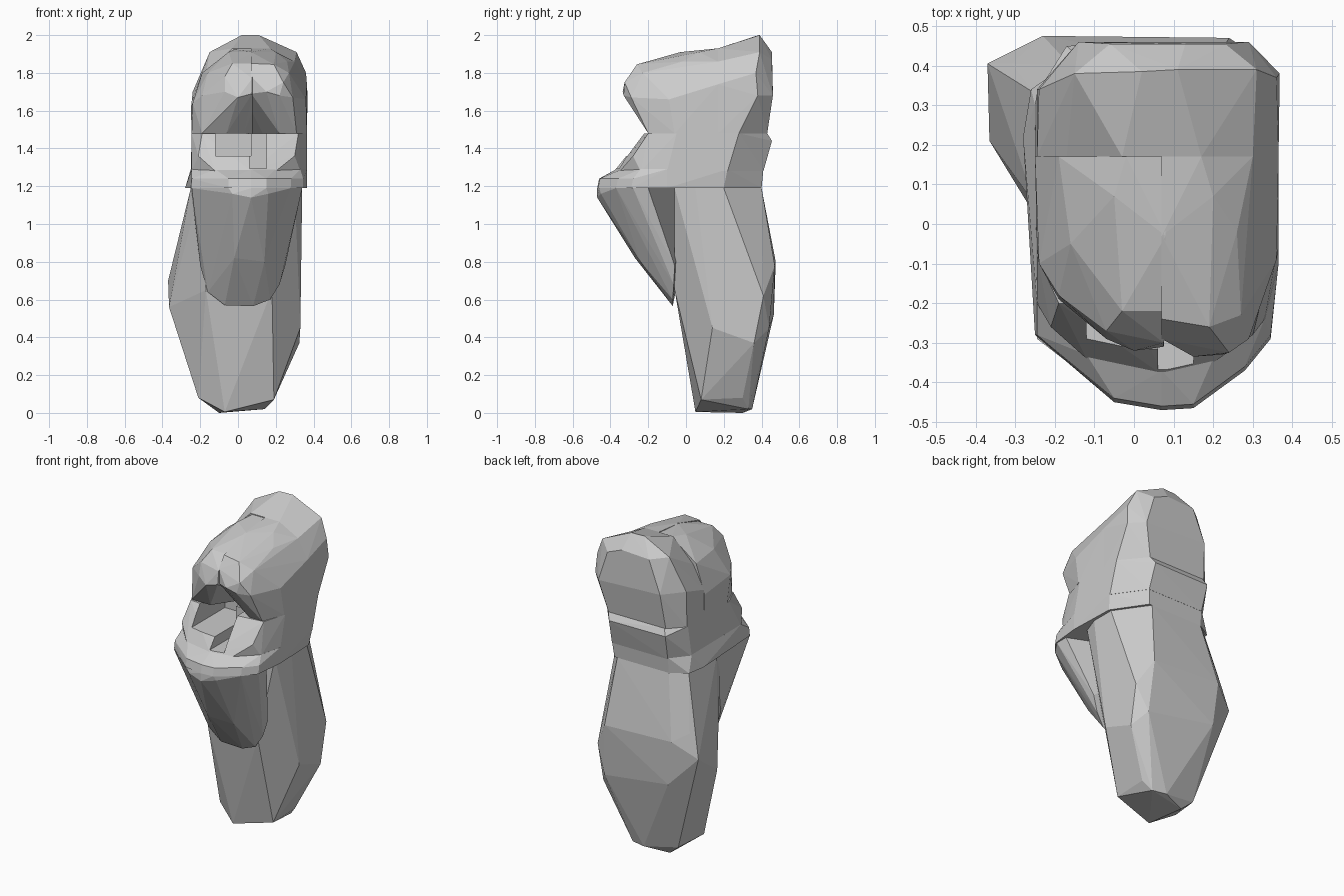
import bpy, bmesh


def hull(name, pts):
    """Faceted convex rock-like piece from a few corner points."""
    bm = bmesh.new()
    for p in pts:
        bm.verts.new(p)
    bmesh.ops.convex_hull(bm, input=bm.verts[:])
    loose = [v for v in bm.verts if not v.link_faces]
    bmesh.ops.delete(bm, geom=loose, context='VERTS')
    bmesh.ops.dissolve_limit(bm, angle_limit=0.02, verts=bm.verts[:], edges=bm.edges[:])
    bmesh.ops.recalc_face_normals(bm, faces=bm.faces[:])
    me = bpy.data.meshes.new(name)
    bm.to_mesh(me)
    bm.free()
    ob = bpy.data.objects.new(name, me)
    bpy.context.collection.objects.link(ob)
    return ob


def box_pts(x0, x1, y0, y1, z0, z1):
    return [(x, y, z) for x in (x0, x1) for y in (y0, y1) for z in (z0, z1)]


def ring(z, outline):
    return [(x, y, z) for x, y in outline]


# long tapering lower body
hull("lower_body",
     ring(1.19, [(-.20, -.06), (.30, -.06), (.34, .05), (.34, .20), (.20, .40), (-.16, .40), (-.25, .33), (-.25, .05)])
     + [(-.31, .405, .85), (-.37, .405, .70), (-.365, .21, .56), (-.23, .475, .80), (-.20, .465, .52),
        (.24, .47, .78), (.26, .44, .45), (.33, .41, .62), (.325, .36, .37), (.33, .14, .45),
        (.18, -.06, .65), (-.17, -.06, .65),
        (-.21, .12, .08), (-.17, .32, .06), (-.07, .05, .005), (-.10, .30, .0), (.05, .35, .02),
        (.14, .33, .02), (.19, .08, .07), (.19, .30, .08)])

# hanging chin wedge, joined to the body on the left, open on the right
hull("chin",
     ring(1.19, [(-.25, .05), (-.245, -.29), (-.05, -.44), (.07, -.47), (.15, -.46), (.28, -.37), (.34, -.28), (.34, -.20)])
     + [(.07, -.47, 1.14), (-.03, -.45, 1.16), (.16, -.45, 1.16), (-.20, -.06, .78), (.25, -.06, .78),
        (-.16, -.065, .64), (-.07, -.07, .57), (.08, -.07, .565), (.17, -.07, .60), (.22, -.065, .68),
        (-.02, -.27, .82), (.14, -.24, .80)])

# jaw: lower lip layer and upper cheek layer
hull("lower_jaw",
     ring(1.19, [(-.28, .22), (-.25, -.28), (-.05, -.45), (.07, -.47), (.15, -.465), (.28, -.37), (.345, -.29),
                 (.365, -.1), (.355, .20), (.22, .40), (-.16, .40), (-.26, .34)])
     + ring(1.24, [(-.245, -.28), (-.05, -.44), (.07, -.46), (.15, -.455), (.28, -.36), (.345, -.28)])
     + ring(1.29, [(-.25, .3), (-.245, -.2), (-.12, -.33), (.07, -.37), (.2, -.34), (.33, -.24), (.365, -.1),
                   (.365, .22), (.23, .41), (-.16, .41)]))
cheeks = hull("cheeks",
     ring(1.28, [(-.25, .3), (-.245, -.2), (-.12, -.34), (.07, -.38), (.2, -.35), (.33, -.24), (.365, -.1),
                 (.365, .22), (.23, .41), (-.16, .41)])
     + ring(1.36, [(-.21, -.26), (.30, -.28)])
     + ring(1.44, [(-.17, .45), (.22, .455)])
     + ring(1.48, [(-.245, .33), (-.245, -.08), (-.19, -.20), (.0, -.22), (.16, -.22), (.32, -.20), (.365, -.05),
                   (.365, .28), (.24, .43), (-.15, .43)]))

# open mouth recess, deeper on one side
for i, b in enumerate([(-.12, .07, -.6, .04, 1.36, 1.6), (.06, .15, -.6, -.12, 1.295, 1.6)]):
    cutter = hull(f"mouth_cutter_{i}", box_pts(*b))
    cutter.hide_render = True
    cutter.hide_set(True)
    mod = cheeks.modifiers.new("mouth", 'BOOLEAN')
    mod.object = cutter
    mod.solver = 'EXACT'

# back of the head
hull("head_back",
     ring(1.48, [(-.245, .17), (-.245, .34), (-.16, .43), (.24, .43), (.365, .28), (.365, .17)])
     + [(-.245, .17, 1.65), (-.24, .34, 1.70), (-.14, .46, 1.70), (.29, .46, 1.68), (.368, .38, 1.68),
        (.36, .37, 1.80), (.365, .17, 1.74), (.30, .17, 1.86), (.31, .39, 1.91), (.23, .455, 1.87),
        (-.17, .17, 1.79), (-.15, .38, 1.91), (-.06, .455, 1.90), (.13, .455, 1.91), (-.03, .17, 1.93),
        (.17, .17, 1.93), (.02, .385, 2.0), (.11, .39, 2.0)])

# two bulging brow lobes meeting at the cleft
hull("left_brow",
     ring(1.48, [(-.245, .17), (-.245, -.06), (-.19, -.19), (-.06, -.19), (.03, -.06), (.08, .17)])
     + [(-.25, .17, 1.62), (-.24, -.10, 1.64), (-.19, -.18, 1.68), (-.07, -.29, 1.70), (.0, -.32, 1.67),
        (.075, -.31, 1.69), (.08, -.15, 1.60), (.075, -.30, 1.77), (-.03, -.22, 1.85), (-.07, -.27, 1.78),
        (.08, -.22, 1.85), (-.16, -.05, 1.80), (-.19, .17, 1.80), (-.05, .07, 1.91), (-.02, .17, 1.925),
        (.08, .17, 1.925), (.08, -.03, 1.91)])
hull("right_brow",
     ring(1.48, [(.365, .17), (.365, -.06), (.31, -.20), (.22, -.20), (.13, -.06), (.07, .17)])
     + [(.365, .17, 1.74), (.36, -.09, 1.66), (.29, -.29, 1.67), (.24, -.325, 1.75), (.22, -.33, 1.68),
        (.15, -.335, 1.70), (.07, -.29, 1.69), (.07, -.15, 1.60), (.07, -.29, 1.78), (.19, -.26, 1.845),
        (.07, -.24, 1.85), (.27, -.23, 1.80), (.26, -.02, 1.86), (.30, .17, 1.86), (.2, .07, 1.91),
        (.17, .17, 1.93), (.07, .17, 1.93), (.07, -.03, 1.91)])
